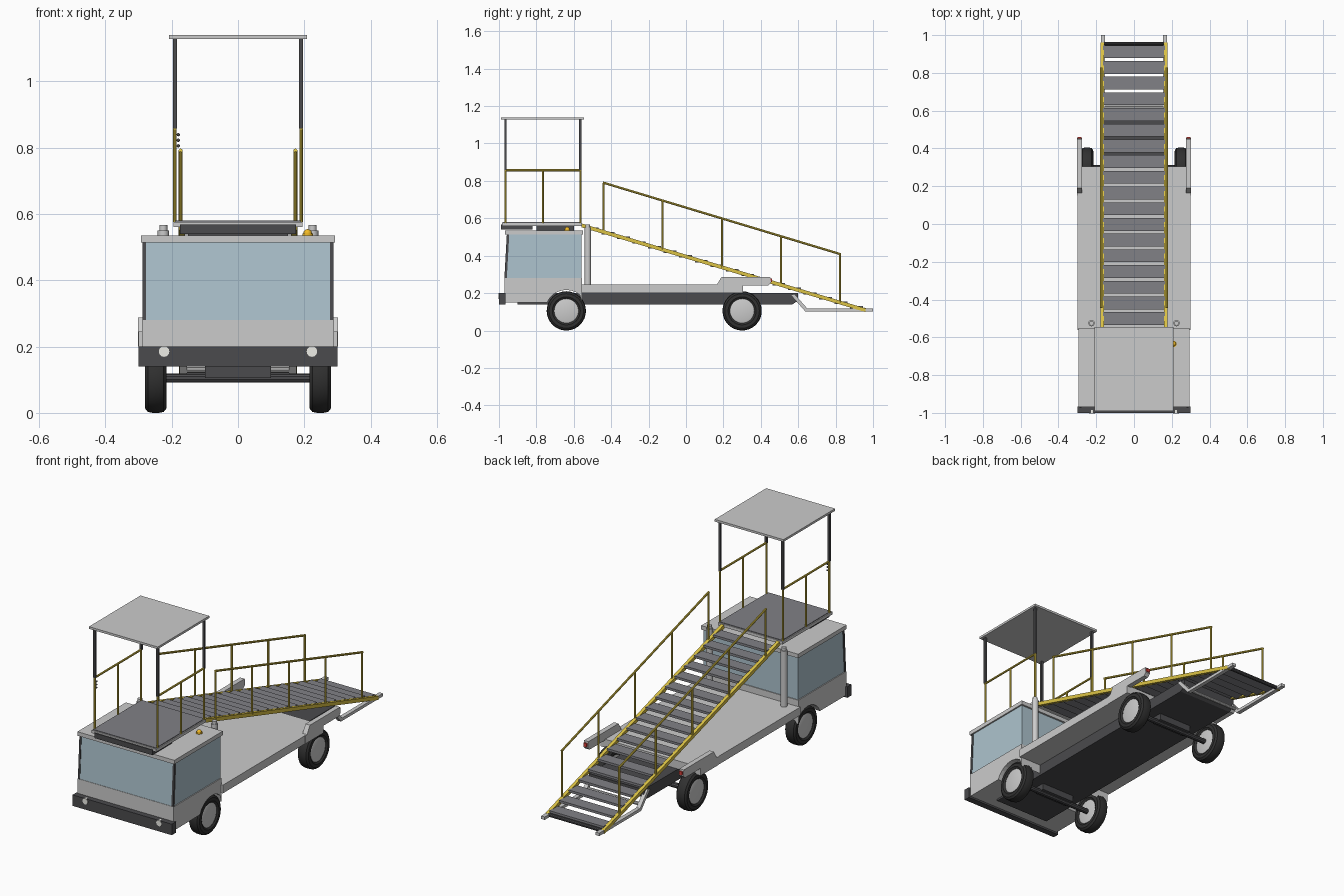
import bpy, bmesh, math
from mathutils import Vector

if "Cube" in bpy.data.objects:
    bpy.data.objects.remove(bpy.data.objects["Cube"])


def mat(name, c):
    m = bpy.data.materials.new(name)
    m.diffuse_color = (*c, 1)
    m.use_nodes = True
    m.node_tree.nodes["Principled BSDF"].inputs["Base Color"].default_value = m.diffuse_color
    return m


YELLOW = mat("yellow paint", (0.72, 0.55, 0.06))
DARK = mat("dark steel", (0.07, 0.07, 0.075))
RUBBER = mat("rubber", (0.03, 0.03, 0.03))
TREAD = mat("tread grey", (0.22, 0.22, 0.24))
GLASS = mat("window glass", (0.42, 0.55, 0.62))
RED = mat("red lamp", (0.7, 0.05, 0.04))
AMBER = mat("amber lamp", (0.9, 0.5, 0.02))
WHITE = mat("headlight", (0.85, 0.85, 0.8))


def finish(name, bm, m=None, smooth=False):
    bmesh.ops.recalc_face_normals(bm, faces=bm.faces)
    me = bpy.data.meshes.new(name)
    bm.to_mesh(me)
    bm.free()
    ob = bpy.data.objects.new(name, me)
    bpy.context.collection.objects.link(ob)
    if m:
        me.materials.append(m)
    if smooth:
        bpy.context.view_layer.objects.active = ob
        ob.select_set(True)
        bpy.ops.object.shade_smooth_by_angle(angle=math.radians(35))
        ob.select_set(False)
    return ob


def box(name, x0, x1, y0, y1, z0, z1, m=None):
    bm = bmesh.new()
    bmesh.ops.create_cube(bm, size=1)
    for v in bm.verts:
        v.co = ((x0 + x1) / 2 + v.co.x * (x1 - x0), (y0 + y1) / 2 + v.co.y * (y1 - y0),
                (z0 + z1) / 2 + v.co.z * (z1 - z0))
    return finish(name, bm, m)


def side_profile(name, pts, x0, x1, m=None):
    """Extrude a (y, z) outline along x."""
    bm = bmesh.new()
    f = bm.faces.new([bm.verts.new((x0, y, z)) for y, z in pts])
    r = bmesh.ops.extrude_face_region(bm, geom=[f])
    bmesh.ops.translate(bm, vec=(x1 - x0, 0, 0),
                        verts=[g for g in r["geom"] if isinstance(g, bmesh.types.BMVert)])
    return finish(name, bm, m)


def rod(name, a, b, r, m=None, n=10):
    a, b = Vector(a), Vector(b)
    bm = bmesh.new()
    bmesh.ops.create_cone(bm, cap_ends=True, segments=n, radius1=r, radius2=r, depth=(b - a).length)
    ob = finish(name, bm, m, True)
    ob.location = (a + b) / 2
    ob.rotation_euler = (b - a).to_track_quat('Z', 'Y').to_euler()
    return ob


def lathe_x(name, prof, cx, cy, cz, m=None, n=32):
    """Spin an (x, radius) profile around the x axis."""
    bm = bmesh.new()
    vs = [bm.verts.new((x, 0, r)) for x, r in prof]
    es = [bm.edges.new(p) for p in zip(vs, vs[1:])]
    bmesh.ops.spin(bm, geom=vs + es, cent=(0, 0, 0), axis=(1, 0, 0), angle=2 * math.pi, steps=n)
    bmesh.ops.remove_doubles(bm, verts=bm.verts, dist=1e-5)
    ob = finish(name, bm, m, True)
    ob.location = (cx, cy, cz)
    return ob


def ball(name, loc, r, m):
    bm = bmesh.new()
    bmesh.ops.create_uvsphere(bm, u_segments=12, v_segments=8, radius=r)
    finish(name, bm, m, True).location = loc


# chassis, deck and bumper
side_profile("chassis", [(-0.9, 0.14), (0.57, 0.14), (0.6, 0.16), (0.6, 0.2), (-0.9, 0.2)], -0.165, 0.165, DARK)
box("deck", -0.3, 0.3, -0.56, 0.305, 0.2, 0.245)
box("front_bumper", -0.3, 0.3, -1.0, -0.965, 0.14, 0.2, DARK)

# cab: lower body with wheel arch, glazed upper, roof
arch = [(-0.64 + 0.112 * math.cos(t), 0.105 + 0.112 * math.sin(t))
        for t in [math.radians(156 - i * 13.2) for i in range(9)]]
side_profile("cab_body", [(-0.97, 0.15)] + arch + [(-0.556, 0.15), (-0.556, 0.28), (-0.97, 0.28)], -0.29, 0.29)
side_profile("cab_windows", [(-0.968, 0.28), (-0.56, 0.28), (-0.56, 0.515), (-0.955, 0.515)], -0.285, 0.285, GLASS)
box("cab_roof", -0.293, 0.293, -0.968, -0.55, 0.513, 0.535)

# platform above the cab
box("platform", -0.195, 0.195, -0.985, -0.555, 0.56, 0.576)
box("platform_floor", -0.19, 0.19, -0.98, -0.56, 0.575, 0.58, TREAD)
box("sliding_bridge", -0.175, 0.175, -0.99, -0.82, 0.54, 0.568, DARK)
box("platform_mount", -0.15, 0.15, -0.8, -0.6, 0.53, 0.562, DARK)
box("canopy", -0.208, 0.208, -0.99, -0.545, 1.128, 1.14)


def line_z(y):
    return 0.562 - 0.2983 * (y + 0.56)


for s, side in ((-1, "left"), (1, "right")):
    # wheels
    for y, end in ((-0.64, "front"), (0.30, "rear")):
        c = s * 0.248
        lathe_x(f"{end}_{side}_tyre", [(-0.026, 0.065), (-0.033, 0.075), (-0.032, 0.092), (-0.024, 0.102),
                                      (-0.01, 0.105), (0.01, 0.105), (0.024, 0.102), (0.032, 0.092),
                                      (0.033, 0.075), (0.026, 0.065)], c, y, 0.105, RUBBER)
        lathe_x(f"{end}_{side}_hub", [(-0.028, 0), (-0.028, 0.055), (-0.024, 0.067), (0.024, 0.067),
                                     (0.028, 0.055), (0.028, 0)], c, y, 0.105)
    # rear mudguard arm with lamp
    xa, xb = sorted((s * 0.275, s * 0.302))
    side_profile(f"{side}_mudguard", [(0.15, 0.2), (0.305, 0.2), (0.305, 0.24), (0.44, 0.24), (0.455, 0.255),
                                      (0.45, 0.287), (0.19, 0.287), (0.165, 0.245), (0.15, 0.245)], xa, xb)
    box(f"{side}_tail_lamp", xa + 0.004, xb - 0.004, 0.448, 0.46, 0.26, 0.278, RED)
    # headlights and windscreen pillars
    rod(f"{side}_headlight", (s * 0.223, -0.985, 0.185), (s * 0.223, -1.002, 0.185), 0.016, WHITE, 16)
    xa, xb = sorted((s * 0.277, s * 0.288))
    side_profile(f"{side}_windscreen_pillar", [(-0.971, 0.28), (-0.958, 0.28), (-0.945, 0.514), (-0.958, 0.514)],
                 xa, xb, DARK)
    # lift posts
    rod(f"{side}_lift_post", (s * 0.225, -0.525, 0.24), (s * 0.225, -0.525, 0.55), 0.017, None, 16)
    rod(f"{side}_lift_post_cap", (s * 0.225, -0.525, 0.55), (s * 0.225, -0.525, 0.566), 0.012, None, 16)
    # platform railing and canopy posts
    x = s * 0.19
    for y in (-0.965, -0.765, -0.565):
        rod(f"{side}_platform_post", (x, y, 0.575), (x, y, 0.857), 0.0055, YELLOW)
    rod(f"{side}_platform_rail", (x, -0.97, 0.857), (x, -0.56, 0.857), 0.0055, YELLOW)
    for y in (-0.965, -0.565):
        box(f"{side}_canopy_post", x - 0.006, x + 0.006, y - 0.006, y + 0.006, 0.857, 1.13, DARK)
    # stair stringer
    xa, xb = sorted((s * 0.160, s * 0.178))
    side_profile(f"{side}_stringer", [(-0.56, 0.552), (-0.56, 0.573), (0.96, line_z(0.96) + 0.01),
                                      (0.96, line_z(0.96) - 0.01)], xa, xb, YELLOW)
    # stair handrail
    x = s * 0.173
    for y in (-0.44, -0.125, 0.193, 0.508, 0.823):
        rod(f"{side}_stair_post", (x, y, line_z(y)), (x, y, 0.79 - 0.302 * (y + 0.44)), 0.0055, YELLOW)
    rod(f"{side}_stair_rail", (x, -0.444, 0.791), (x, 0.827, 0.408), 0.006, YELLOW)
    # foot frame at the bottom of the stair
    xa, xb = sorted((s * 0.154, s * 0.176))
    side_profile(f"{side}_foot_bar", [(0.56, 0.19), (0.58, 0.195), (0.648, 0.118), (1.0, 0.118), (1.0, 0.102),
                                      (0.638, 0.102)], xa, xb)

# axles
for y in (-0.64, 0.30):
    rod("axle", (-0.23, y, 0.105), (0.23, y, 0.105), 0.014, DARK)
    box("axle_mount", -0.1, 0.1, y - 0.03, y + 0.03, 0.105, 0.145, DARK)

# stair treads
for i in range(18):
    y = 0.912 - 0.0831 * i
    z = line_z(y)
    box("stair_tread", -0.163, 0.163, y - 0.034, y + 0.034, z - 0.006, z + 0.007, TREAD)

# cross bars of the foot frame
rod("foot_roller", (-0.16, 0.955, 0.112), (0.16, 0.955, 0.112), 0.01, DARK)
rod("foot_cross_bar", (-0.16, 0.625, 0.13), (0.16, 0.625, 0.13), 0.009)

# roof beacon and control buttons
rod("beacon_base", (0.21, -0.635, 0.53), (0.21, -0.635, 0.541), 0.016, AMBER, 16)
ball("beacon", (0.21, -0.635, 0.541), 0.013, AMBER)
for z in (0.805, 0.822, 0.839):
    ball("control_button", (-0.18, -0.965, z), 0.005, DARK)
